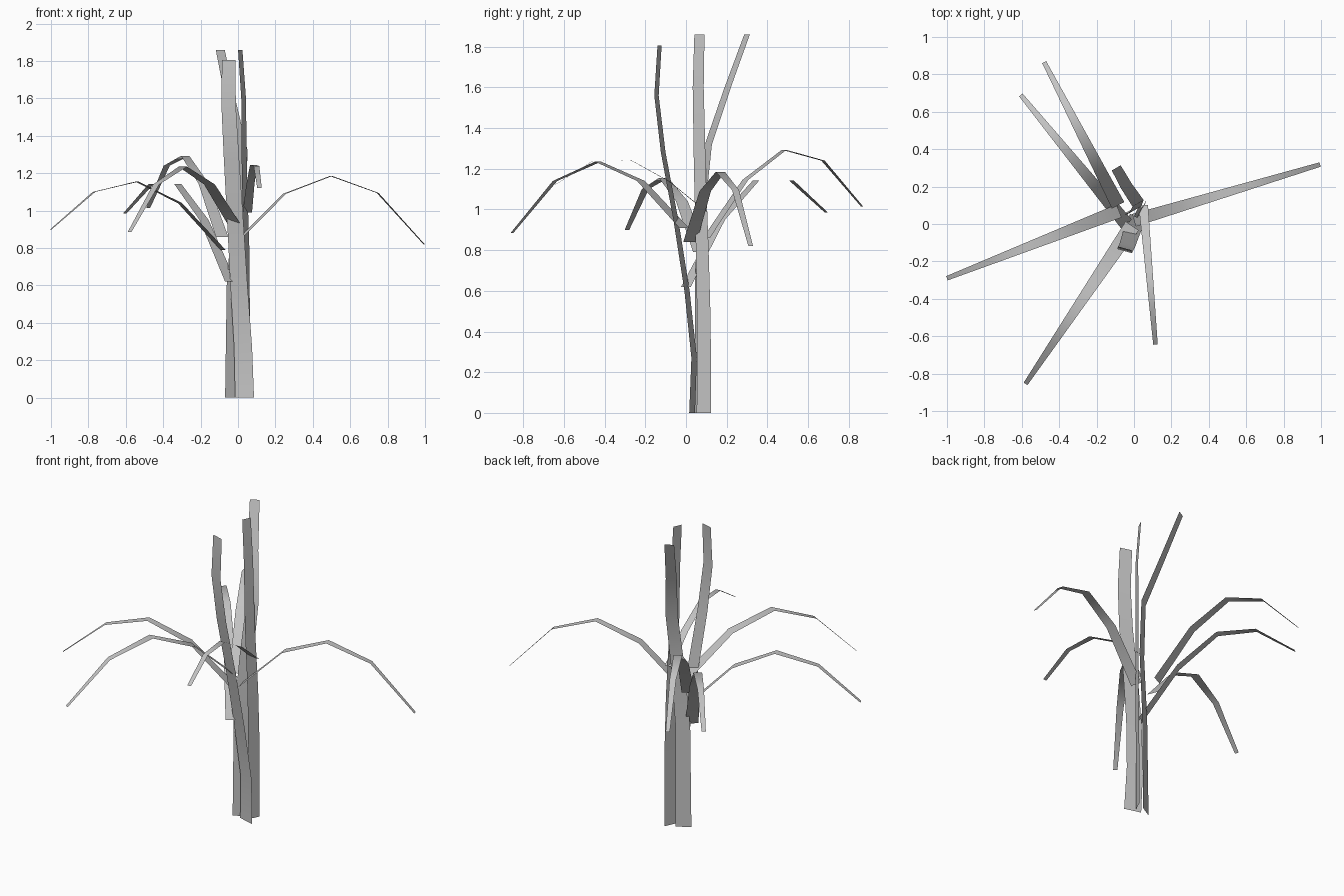
import bpy
from mathutils import Vector

cube = bpy.data.objects.get("Cube")
if cube:
    bpy.data.objects.remove(cube, do_unlink=True)

grey = bpy.data.materials.new("plain_grey")
grey.use_nodes = True
colour = (0.55, 0.55, 0.55, 1)
grey.diffuse_color = colour
grey.node_tree.nodes["Principled BSDF"].inputs["Base Color"].default_value = colour


def ribbon(name, path, side, start_width, end_width):
    """Smooth tapering strip of quads along a path, spread along a side direction."""
    side = Vector((side[0], side[1], 0)).normalized()
    verts, faces = [], []
    last = len(path) - 1
    for i, point in enumerate(path):
        half = (start_width + (end_width - start_width) * i / last) / 2
        verts += [Vector(point) - side * half, Vector(point) + side * half]
        if i < last:
            k = 2 * i
            faces.append((k, k + 1, k + 3, k + 2))
    mesh = bpy.data.meshes.new(name)
    mesh.from_pydata(verts, [], faces)
    mesh.materials.append(grey)
    mesh.shade_smooth()
    obj = bpy.data.objects.new(name, mesh)
    bpy.context.collection.objects.link(obj)


def leaf(name, base, tip, heights, width):
    """Arching leaf with evenly spaced bends from base to tip."""
    base, tip = Vector(base), Vector(tip)
    last = len(heights) - 1
    path = [(*base.lerp(tip, i / last), z) for i, z in enumerate(heights)]
    run = tip - base
    ribbon(name, path, (-run.y, run.x), width, 0.024)


# Arching leaves
leaf("leaf_left", (0, 0.02), (0.995, 0.318), (0.84, 1.09, 1.185, 1.095, 0.82), 0.07)
leaf("leaf_right", (-0.08, 0.07), (-1, -0.29), (0.79, 1.04, 1.155, 1.1, 0.9), 0.075)
leaf("leaf_front_right", (-0.01, -0.01), (-0.58, -0.855), (0.91, 1.14, 1.235, 1.14, 0.885), 0.085)
leaf("leaf_front", (0.05, 0.1), (0.115, -0.645), (0.99, 1.14, 1.243, 1.238, 1.12), 0.05)
leaf("leaf_back", (-0.085, 0.1), (-0.48, 0.865), (0.86, 1.145, 1.293, 1.24, 1.015), 0.075)
leaf("leaf_back_right", (-0.04, 0), (-0.605, 0.69), (0.62, 0.95, 1.143, 1.143, 0.985), 0.075)

# Upright stems
ribbon("stem_front",
       [(0.035, 0.03, 0), (0.027, 0.04, 0.27), (0.005, 0.005, 0.6), (-0.015, -0.05, 0.95),
        (-0.035, -0.112, 1.28), (-0.05, -0.145, 1.56), (-0.05, -0.13, 1.805)],
       (1, -0.28), 0.105, 0.075)
ribbon("stem_back",
       [(-0.03, 0.068, 0), (-0.024, 0.065, 0.62), (0.005, 0.075, 1.0), (0.022, 0.11, 1.32),
        (-0.042, 0.205, 1.6), (-0.095, 0.3, 1.86)],
       (0.86, 0.5), 0.09, 0.055)
ribbon("stem_left",
       [(0.046, 0.088, 0), (0.048, 0.088, 0.45), (0.046, 0.08, 0.8), (0.034, 0.068, 1.2),
        (0.03, 0.06, 1.6), (0.012, 0.066, 1.86)],
       (0.42, 0.9), 0.078, 0.055)
